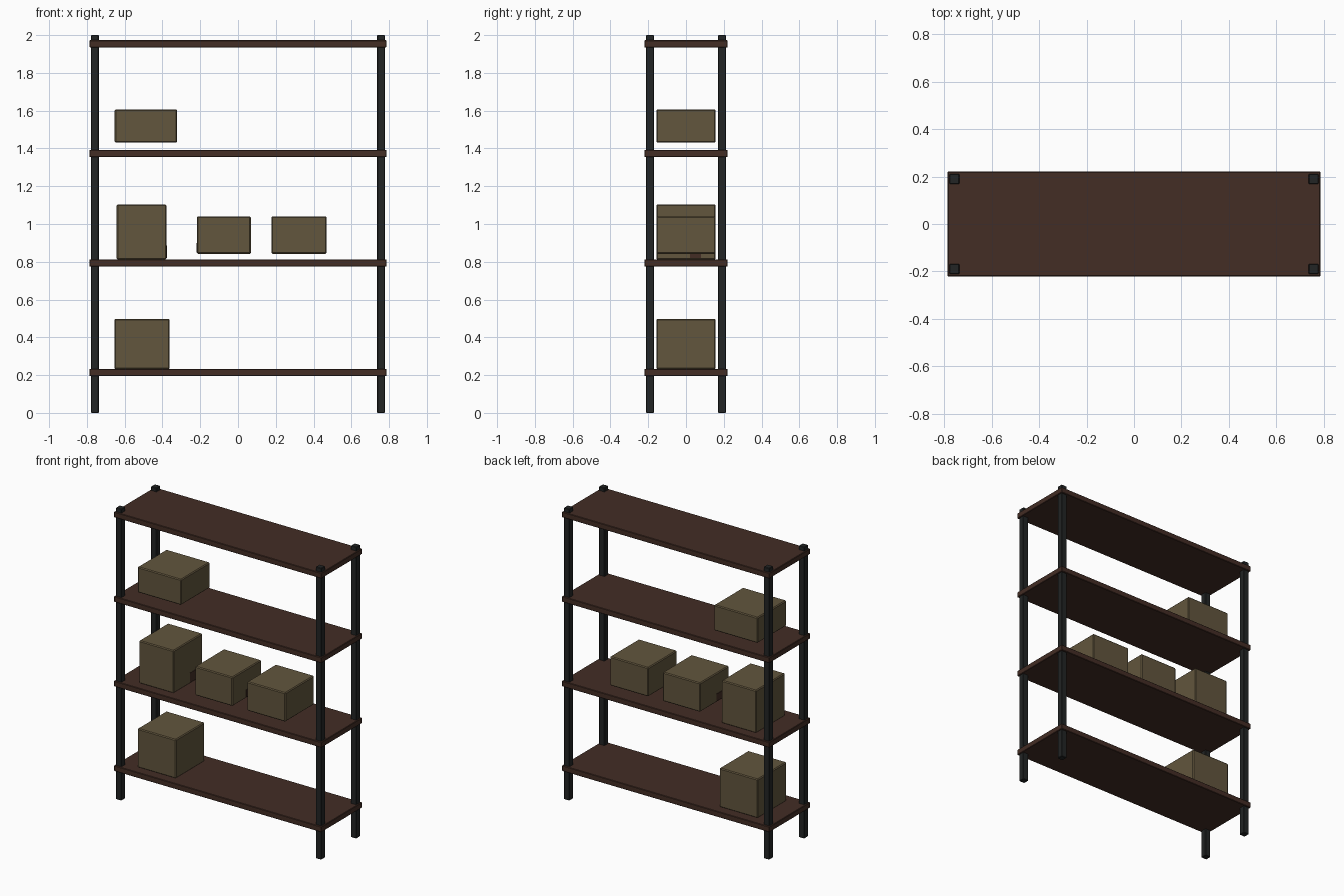
import bpy, bmesh

if "Cube" in bpy.data.objects:
    bpy.data.objects.remove(bpy.data.objects["Cube"])


def material(name, rgb):
    m = bpy.data.materials.new(name)
    m.diffuse_color = (*rgb, 1.0)
    m.use_nodes = True
    m.node_tree.nodes["Principled BSDF"].inputs["Base Color"].default_value = m.diffuse_color
    return m


WOOD = material("dark_brown_wood", (0.056, 0.026, 0.018))
METAL = material("black_metal", (0.016, 0.018, 0.018))
CARD = material("tan_cardboard", (0.122, 0.092, 0.047))


def block(name, x, y, z, mat, bevel=0.0):
    """Box spanning the given (min, max) ranges, with optional chamfered edges."""
    bm = bmesh.new()
    bmesh.ops.create_cube(bm, size=1)
    for v in bm.verts:
        for i, (lo, hi) in enumerate((x, y, z)):
            v.co[i] = lo if v.co[i] < 0 else hi
    me = bpy.data.meshes.new(name)
    bm.to_mesh(me)
    bm.free()
    me.materials.append(mat)
    ob = bpy.data.objects.new(name, me)
    bpy.context.collection.objects.link(ob)
    if bevel:
        mod = ob.modifiers.new("chamfer", "BEVEL")
        mod.width = bevel
        mod.segments = 1
    return ob


# four corner posts
for sx, side in ((-1, "left"), (1, "right")):
    for sy, end in ((-1, "front"), (1, "back")):
        cx, cy = sx * 0.758, sy * 0.19
        block(f"{end}_{side}_post", (cx - 0.021, cx + 0.021),
              (cy - 0.021, cy + 0.021), (0, 2), METAL, 0.003)

# four evenly spaced shelves
for i in range(4):
    zc = 0.214 + i * 0.58
    block(f"shelf_{i + 1}", (-0.787, 0.787), (-0.221, 0.221),
          (zc - 0.019, zc + 0.019), WOOD, 0.003)

# storage boxes: x range, z range
boxes = {
    "bottom_box": ((-0.654, -0.362), (0.231, 0.498)),
    "tall_box": ((-0.642, -0.379), (0.811, 1.104)),
    "middle_box": ((-0.217, 0.068), (0.842, 1.041)),
    "right_box": ((0.177, 0.469), (0.842, 1.041)),
    "upper_box": ((-0.653, -0.322), (1.431, 1.607)),
}
for name, (xr, zr) in boxes.items():
    block(name, xr, (-0.157, 0.157), zr, CARD, 0.006)

# small dark marks low on the facing sides of neighbouring boxes
block("tall_box_mark", (-0.381, -0.377), (0.02, 0.08), (0.82, 0.885), WOOD)
block("middle_box_right_mark", (0.066, 0.070), (-0.01, 0.07), (0.85, 0.90), WOOD)
block("middle_box_left_mark", (-0.219, -0.215), (-0.08, -0.02), (0.85, 0.90), WOOD)
